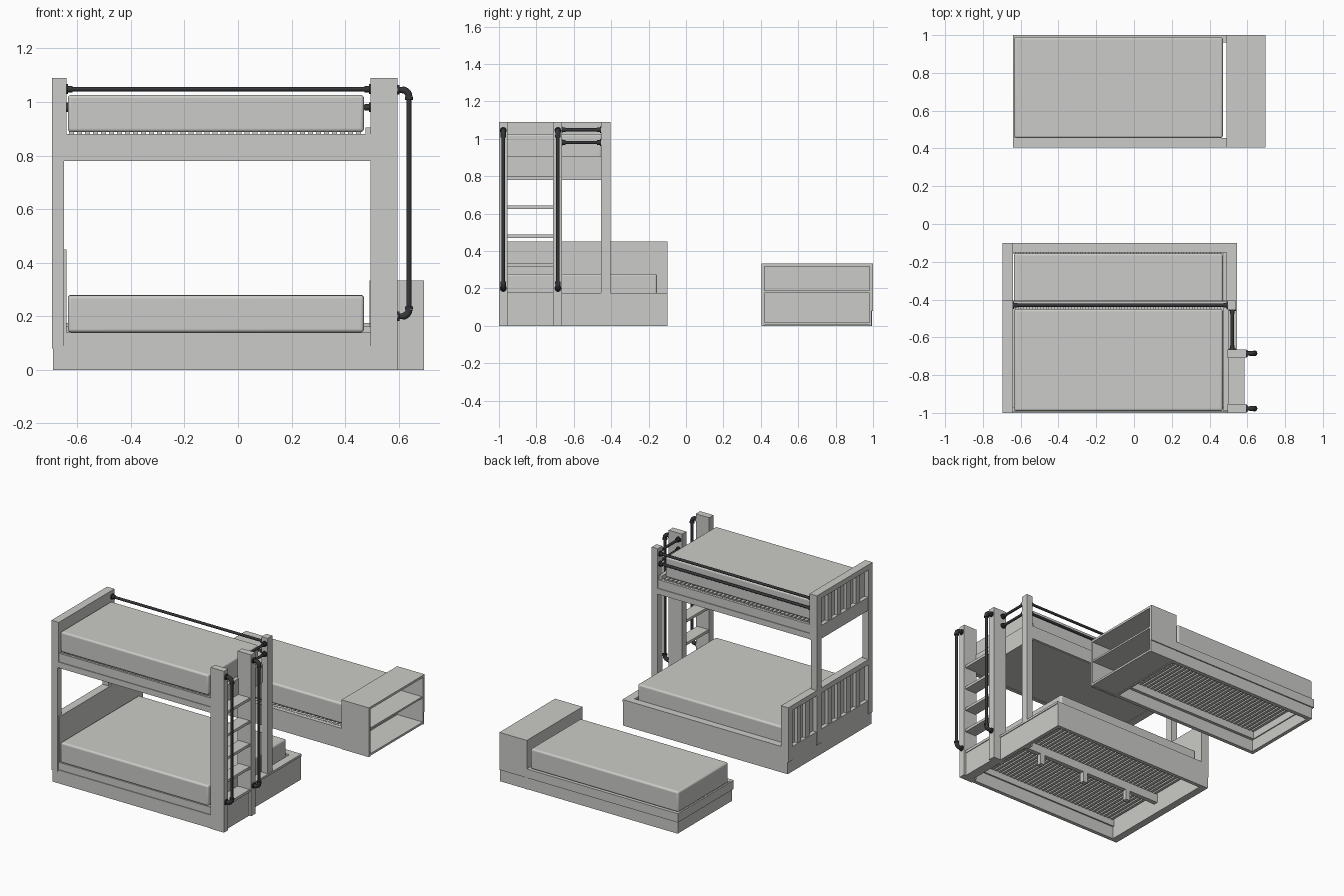
import bpy
import math
from mathutils import Vector

cube = bpy.data.objects.get("Cube")
if cube:
    bpy.data.objects.remove(cube, do_unlink=True)


def material(name, rgb):
    m = bpy.data.materials.new(name)
    m.use_nodes = True
    m.diffuse_color = (*rgb, 1)
    m.node_tree.nodes["Principled BSDF"].inputs["Base Color"].default_value = (*rgb, 1)
    return m


WOOD = material("pale grey wood", (0.6, 0.6, 0.58))
PIPE = material("dark iron", (0.035, 0.037, 0.04))


def add(name, mesh, mat):
    obj = bpy.data.objects.new(name, mesh)
    bpy.context.collection.objects.link(obj)
    mesh.materials.clear()
    mesh.materials.append(mat)
    return obj


def box(name, xs, ys, zs, mat=WOOD):
    """Box between the given x, y and z limits."""
    verts = [(x, y, z) for x in xs for y in ys for z in zs]
    faces = [(0, 1, 3, 2), (4, 6, 7, 5), (0, 4, 5, 1), (2, 3, 7, 6), (0, 2, 6, 4), (1, 5, 7, 3)]
    mesh = bpy.data.meshes.new(name)
    mesh.from_pydata(verts, [], faces)
    return add(name, mesh, mat)


def mattress(name, ys, z):
    obj = box(name, (-0.635, 0.47), ys, (z, z + 0.138))
    bev = obj.modifiers.new("soft edge", "BEVEL")
    bev.width = 0.012
    bev.segments = 4
    bpy.ops.object.select_all(action="DESELECT")
    obj.select_set(True)
    bpy.context.view_layer.objects.active = obj
    bpy.ops.object.shade_smooth_by_angle()


def tube(name, points, radius):
    """Round tube along a list of points."""
    curve = bpy.data.curves.new(name, "CURVE")
    curve.dimensions = "3D"
    curve.bevel_depth = radius
    curve.bevel_resolution = 3
    curve.use_fill_caps = True
    spline = curve.splines.new("POLY")
    spline.points.add(len(points) - 1)
    for p, co in zip(spline.points, points):
        p.co = (*co, 1)
    temp = bpy.data.objects.new(name, curve)
    mesh = bpy.data.meshes.new_from_object(temp)
    bpy.data.objects.remove(temp)
    bpy.data.curves.remove(curve)
    return add(name, mesh, PIPE)


def rod(name, a, b):
    """Straight rail with a flange and a collar at both ends."""
    a, b = Vector(a), Vector(b)
    d = (b - a).normalized()
    tube(name, [a, b], 0.009)
    for p, s in ((a, d), (b, -d)):
        tube(name + "_flange", [p, p + s * 0.006], 0.019)
        tube(name + "_collar", [p, p + s * 0.022], 0.013)


def slats(name, ys, z, count=37):
    """Row of cross slats under a mattress."""
    step = 1.1 / count
    for i in range(count):
        x = -0.63 + i * step
        box(name, (x, x + step * 0.62), ys, (z - 0.012, z))


def headboard(name, ys, zs, gaps):
    """Panel with a frame and vertical battens on its outer side."""
    box(name + "_panel", (-0.665, -0.64), ys, zs)
    box(name + "_top_rail", (-0.695, -0.64), ys, (zs[1] - 0.035, zs[1]))
    box(name + "_bottom_rail", (-0.692, -0.64), ys, (zs[0], zs[0] + 0.09))
    for y0, y1, n in gaps:
        step = (y1 - y0) / n
        for i in range(1, n):
            y = y0 + i * step
            box(name + "_batten", (-0.687, -0.66), (y - 0.02, y + 0.02), zs_inner(zs))


def zs_inner(zs):
    return (zs[0] + 0.08, zs[1] - 0.03)


# Bunk posts
box("front_left_post", (-0.695, -0.65), (-1, -0.955), (0.08, 1.09))
box("back_left_post", (-0.695, -0.65), (-0.455, -0.405), (0.08, 1.09))
box("back_right_post", (0.495, 0.54), (-0.455, -0.405), (0, 1.09))

# Headboards
headboard("upper_headboard", (-1, -0.405), (0.78, 1.09), [(-0.955, -0.455, 5)])
headboard("lower_headboard", (-0.99, -0.1), (0.08, 0.45),
          [(-0.955, -0.455, 5), (-0.405, -0.14, 3)])
box("headboard_end_post", (-0.695, -0.64), (-0.145, -0.1), (0.08, 0.45))
box("headboard_plinth", (-0.69, -0.64), (-0.995, -0.1), (0, 0.09))

# Lower bed frame
box("lower_front_skirt", (-0.64, 0.54), (-0.995, -0.97), (0, 0.09))
box("lower_front_rail", (-0.65, 0.5), (-0.99, -0.96), (0.085, 0.14))
box("lower_back_skirt", (-0.65, 0.54), (-0.125, -0.1), (0, 0.16))
box("lower_back_cap", (-0.65, 0.545), (-0.15, -0.1), (0.16, 0.175))
box("lower_back_ledge", (-0.64, 0.5), (-0.155, -0.125), (0.085, 0.13))
box("lower_foot_skirt", (0.515, 0.54), (-0.99, -0.11), (0, 0.16))
box("lower_foot_cap", (0.49, 0.545), (-0.96, -0.1), (0.16, 0.175))
box("lower_foot_ledge", (0.475, 0.52), (-0.97, -0.125), (0.085, 0.135))
box("lower_centre_beam", (-0.64, 0.52), (-0.565, -0.535), (0.07, 0.128))
for x in (-0.4, -0.05, 0.3):
    box("centre_leg", (x - 0.018, x + 0.018), (-0.565, -0.535), (0, 0.075))
slats("lower_slat", (-0.975, -0.13), 0.14)
mattress("lower_mattress", (-0.99, -0.155), 0.14)

# Upper bed frame
for name, y0, y1, lip in (("upper_front", -0.995, -0.97, -1), ("upper_back", -0.44, -0.41, -0.405)):
    box(name + "_rail", (-0.65, 0.5), (y0, y1), (0.78, 0.88))
    box(name + "_trim", (-0.65, 0.5), sorted((lip, (y0 + y1) / 2)), (0.785, 0.822))
box("upper_foot_rail", (0.475, 0.5), (-0.99, -0.42), (0.78, 0.905))
box("upper_base_panel", (-0.645, 0.48), (-0.98, -0.43), (0.784, 0.796))
slats("upper_slat", (-0.985, -0.425), 0.889)
mattress("upper_mattress", (-0.99, -0.45), 0.888)

# Ladder
for y in (-1, -0.71):
    box("ladder_stile", (0.495, 0.595), (y, y + 0.046), (0, 1.09))
for i in range(5):
    z = 0.16 + i * 0.155
    box("ladder_tread", (0.5, 0.585), (-0.955, -0.709), (z, z + 0.018))
box("ladder_kick_board", (0.53, 0.58), (-0.955, -0.709), (0, 0.165))

# Safety rails
for z in (0.98, 1.048):
    rod("back_safety_rail", (-0.64, -0.43, z), (0.495, -0.43, z))
    rod("end_safety_rail", (0.52, -0.665, z), (0.52, -0.455, z))

# Ladder grab handles
R = 0.025
for y in (-0.977, -0.685):
    path = []
    for z, s in ((0.2, 1), (1.045, -1)):
        arc = [(0.638 - R + R * math.sin(t * math.pi / 12), y,
                z + s * R * (1 - math.cos(t * math.pi / 12))) for t in range(7)]
        tube("handle_elbow", arc, 0.0135)
        tube("handle_flange", [(0.595, y, z), (0.602, y, z)], 0.019)
        tube("handle_stub", [(0.595, y, z), (0.615, y, z)], 0.0115)
        end = arc[-1]
        tube("handle_collar", [end, (end[0], y, end[2] + s * 0.012)], 0.0155)
        path.append(end)
    tube("grab_handle", path, 0.0095)

# Separate low bed
for name, y0, y1, lip0, lip1 in (("low_bed_front", 0.41, 0.435, 0.405, 0.455),
                                 ("low_bed_back", 0.965, 0.992, 0.96, 1.0)):
    box(name + "_skirt", (-0.63, 0.5), (y0, y1), (0, 0.085))
    box(name + "_rail", (-0.64, 0.5), (lip0, lip1), (0.08, 0.14))
box("low_bed_end_skirt", (-0.632, -0.607), (0.41, 0.99), (0, 0.085))
box("low_bed_end_rail", (-0.64, -0.6), (0.405, 1), (0.08, 0.14))
slats("low_bed_slat", (0.43, 0.97), 0.142)
mattress("low_bed_mattress", (0.455, 0.99), 0.142)

# Bookcase at the head of the low bed
X = (0.49, 0.695)
box("bookcase_back", (0.49, 0.505), (0.405, 0.995), (0, 0.33))
box("bookcase_top", X, (0.405, 1), (0.318, 0.333))
box("bookcase_bottom", X, (0.405, 0.992), (0.004, 0.018))
box("bookcase_shelf", (0.5, 0.69), (0.41, 0.99), (0.176, 0.188))
box("bookcase_front_side", X, (0.405, 0.42), (0, 0.325))
box("bookcase_rear_side", X, (0.98, 0.993), (0, 0.325))
box("bookcase_rear_cheek", X, (0.985, 1), (0.08, 0.325))
